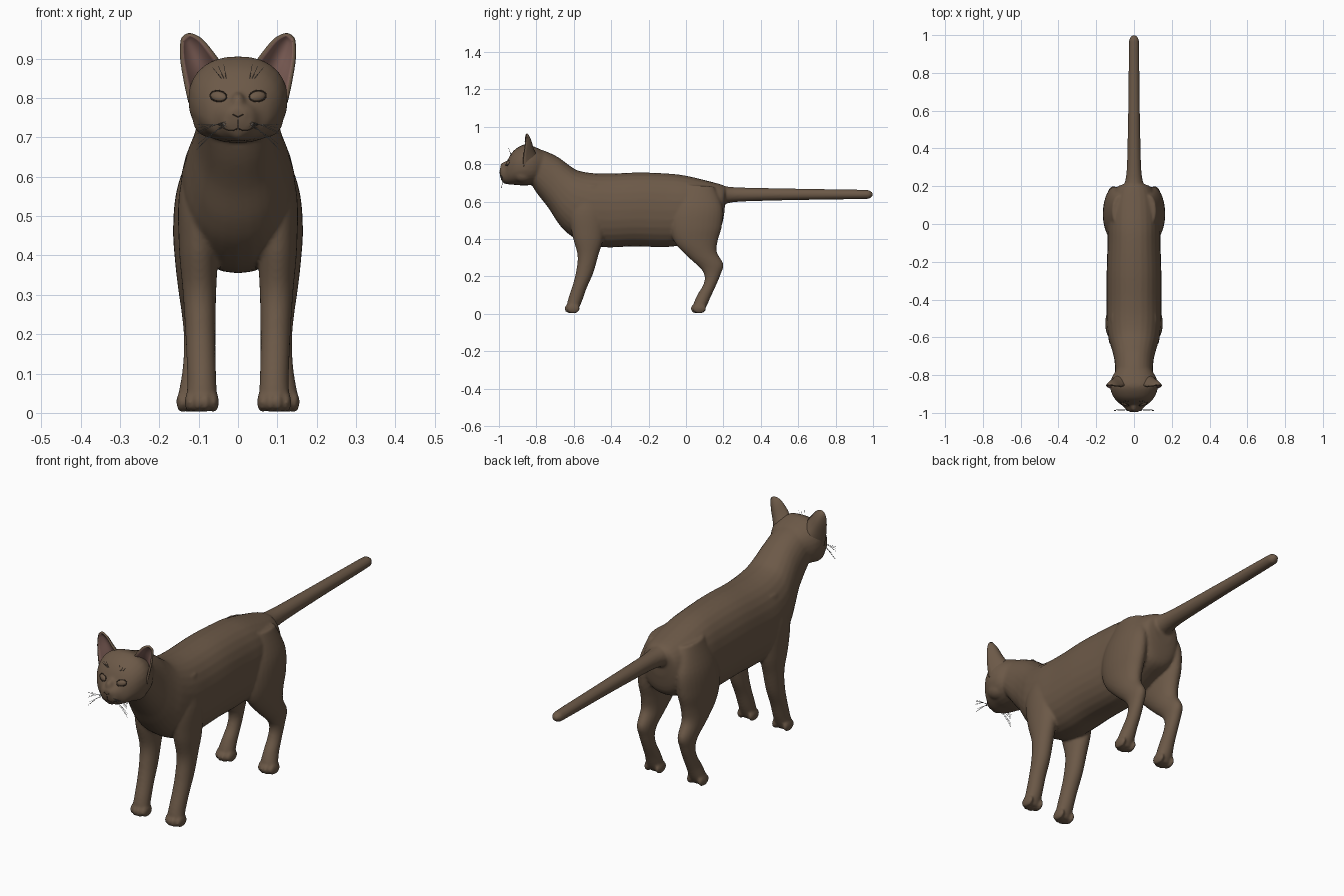
import bpy, bmesh, math
from mathutils import Vector, Matrix

old = bpy.data.objects.get("Cube")
if old:
    bpy.data.objects.remove(old, do_unlink=True)


def material(name, rgb):
    m = bpy.data.materials.new(name)
    m.use_nodes = True
    m.diffuse_color = (*rgb, 1)
    bsdf = m.node_tree.nodes["Principled BSDF"]
    bsdf.inputs["Base Color"].default_value = (*rgb, 1)
    bsdf.inputs["Roughness"].default_value = 0.8
    return m


FUR = material("brown fur", (0.15, 0.1, 0.064))
PINK = material("ear pink", (0.23, 0.125, 0.105))
DARK = material("dark brown line", (0.035, 0.024, 0.017))
GREY = material("whisker grey", (0.2, 0.2, 0.2))


def add_object(name, data, *mats):
    ob = bpy.data.objects.new(name, data)
    bpy.context.collection.objects.link(ob)
    for m in mats:
        data.materials.append(m)
    return ob


def mesh_object(name, bm, *mats):
    me = bpy.data.meshes.new(name)
    bmesh.ops.recalc_face_normals(bm, faces=bm.faces)
    bm.to_mesh(me)
    bm.free()
    for p in me.polygons:
        p.use_smooth = True
    return add_object(name, me, *mats)


def spline(rows, steps):
    """Catmull-Rom interpolation through rows of numbers."""
    out = []
    for i in range(len(rows) - 1):
        a, b, c, d = (rows[min(max(j, 0), len(rows) - 1)] for j in range(i - 1, i + 3))
        for k in range(steps):
            t = k / steps
            out.append([0.5 * (2 * q + (r - p) * t + (2 * p - 5 * q + 4 * r - s) * t * t
                               + (3 * q - p - 3 * r + s) * t ** 3)
                        for p, q, r, s in zip(a, b, c, d)])
    return out + [list(rows[-1])]


def loft(bm, rings, side=1, power=2.0, sides=28, steps=5):
    """Rings: y, z of one edge, y, z of the opposite edge, half width, centre x."""
    loops = []
    for ya, za, yb, zb, w, x in spline(rings, steps):
        mid, half = Vector((0, ya + yb, za + zb)) / 2, Vector((0, ya - yb, za - zb)) / 2
        loop = []
        for i in range(sides):
            a = math.tau * i / sides
            c, s = (math.copysign(abs(f) ** (2 / power), f) for f in (math.cos(a), math.sin(a)))
            loop.append(bm.verts.new(mid + half * c + Vector((side * (x + w * s), 0, 0))))
        loops.append(loop)
    for p, q in zip(loops, loops[1:]):
        for i in range(sides):
            j = (i + 1) % sides
            bm.faces.new((p[i], p[j], q[j], q[i]))
    bm.faces.new(loops[0])
    bm.faces.new(loops[-1])


def ball(bm, centre, size, turn=Matrix()):
    m = Matrix.Translation(centre) @ turn @ Matrix.Diagonal((*size, 1))
    bmesh.ops.create_uvsphere(bm, u_segments=20, v_segments=12, radius=1, matrix=m)


def centred(rows):
    return [(*r, 0) for r in rows]


# Torso and neck, rump to throat
TORSO = centred([
    (.215, .67, .205, .54, .05), (.2, .687, .18, .45, .095), (.13, .707, .1, .41, .125),
    (0, .738, 0, .375, .138), (-.1, .75, -.1, .357, .14), (-.25, .755, -.28, .36, .145),
    (-.4, .75, -.42, .355, .145), (-.5, .752, -.53, .37, .146), (-.58, .767, -.62, .42, .136),
    (-.63, .798, -.68, .48, .12), (-.68, .835, -.735, .565, .106), (-.74, .865, -.79, .635, .1),
    (-.8, .885, -.82, .68, .1)])
# Skull to muzzle
HEAD = centred([
    (-.75, .865, -.77, .71, .085), (-.81, .893, -.82, .69, .118), (-.86, .906, -.87, .686, .126),
    (-.91, .882, -.91, .689, .112), (-.94, .848, -.945, .691, .087), (-.965, .8, -.965, .697, .057),
    (-.985, .785, -.983, .71, .04), (-.997, .772, -.993, .735, .02)])
TAIL = centred([
    (.12, .7, .12, .57, .06), (.21, .682, .21, .588, .05), (.3, .675, .3, .6, .038),
    (.6, .669, .6, .608, .031), (.94, .663, .94, .613, .027), (.98, .659, .98, .617, .023),
    (1, .646, 1, .63, .01)])
FRONT_LEG = [
    (-.56, .69, -.45, .69, .035, .085), (-.62, .56, -.43, .55, .05, .1),
    (-.61, .43, -.44, .41, .05, .1), (-.58, .315, -.468, .315, .043, .098),
    (-.587, .23, -.495, .22, .039, .096), (-.605, .155, -.53, .14, .037, .094),
    (-.628, .085, -.553, .075, .037, .092), (-.636, .045, -.57, .035, .038, .092),
    (-.625, .012, -.585, .008, .03, .092)]
HIND_LEG = [
    (-.01, .69, .15, .68, .035, .08), (-.07, .57, .195, .57, .057, .098),
    (-.085, .47, .192, .47, .061, .104), (-.06, .38, .17, .39, .054, .106),
    (.015, .3, .165, .33, .044, .108), (.08, .24, .2, .265, .035, .108),
    (.1, .195, .185, .21, .03, .108), (.09, .15, .16, .15, .03, .108),
    (.06, .1, .132, .09, .033, .11), (.04, .05, .11, .04, .038, .113),
    (.045, .012, .09, .008, .03, .113)]

bm = bmesh.new()
loft(bm, TORSO, power=2.25)
loft(bm, HEAD, power=2.25)
loft(bm, TAIL)
for side in (1, -1):
    loft(bm, FRONT_LEG, side)
    loft(bm, HIND_LEG, side)
    # Toes
    for x, y in ((.092, -.615), (.113, .06)):
        for i, step in enumerate((-1.5, -.5, .5, 1.5)):
            back = .012 if i in (0, 3) else 0
            ball(bm, (side * (x + step * .02), y + back, .028), (.0135, .036, .027))
    # Whisker pads and cheeks
    ball(bm, (side * .022, -.968, .738), (.026, .024, .02))
    ball(bm, (side * .07, -.87, .745), (.045, .055, .045))
# Nose bridge and chin
ball(bm, (0, -.962, .785), (.02, .032, .03))
ball(bm, (0, -.962, .708), (.022, .02, .014))
body = mesh_object("body", bm, FUR)
fuse = body.modifiers.new("fuse", "REMESH")
fuse.mode, fuse.voxel_size, fuse.use_smooth_shade = "VOXEL", .0065, True
soft = body.modifiers.new("soften", "SMOOTH")
soft.factor, soft.iterations = .5, 5

bpy.context.view_layer.update()
skin = body.evaluated_get(bpy.context.evaluated_depsgraph_get())


def on_face(x, z):
    """Point and normal on the front of the head."""
    hit, point, normal, _ = skin.ray_cast(Vector((x, -2, z)), Vector((0, 1, 0)))
    return (point, normal) if hit else (Vector((x, -.95, z)), Vector((0, -1, 0)))


def line(name, paths, radius, mat):
    cu = bpy.data.curves.new(name, "CURVE")
    cu.dimensions, cu.bevel_depth, cu.bevel_resolution = "3D", radius, 1
    for pts in paths:
        sp = cu.splines.new("POLY")
        sp.points.add(len(pts) - 1)
        sp.points.foreach_set("co", [v for p in pts for v in (*p, 1)])
        sp.use_cyclic_u = (Vector(pts[0]) - Vector(pts[-1])).length < 1e-6
    return add_object(name, cu, mat)


for side, word in ((1, "left"), (-1, "right")):
    # Ear: a cupped sheet, pink in front and fur behind
    inner = spline([(.045, -.855, .88), (.068, -.862, .912), (.097, -.86, .946), (.124, -.856, .96)], 4)
    outer = spline([(.118, -.872, .79), (.129, -.87, .84), (.139, -.862, .9), (.139, -.856, .95)], 4)
    bm = bmesh.new()
    n, rows = 12, []
    for k, (a, b) in enumerate(zip(inner, outer)):
        depth = .06 * (1 - k / (len(inner) - 1)) ** .8
        row = []
        for i in range(n + 1):
            t = i / n
            p = Vector(a).lerp(Vector(b), t)
            p.y += depth * 4 * t * (1 - t)
            row.append(bm.verts.new((side * p.x, p.y, p.z)))
        rows.append(row)
    for p, q in zip(rows, rows[1:]):
        for i in range(n):
            bm.faces.new((p[i], p[i + 1], q[i + 1], q[i]))
    ear = mesh_object(word + "_ear", bm, PINK, FUR)
    if sum(f.normal.y * f.area for f in ear.data.polygons) > 0:
        ear.data.flip_normals()
    shell = ear.modifiers.new("thickness", "SOLIDIFY")
    shell.thickness, shell.offset = .009, -1
    shell.material_offset = shell.material_offset_rim = 1

    # Eye with a thin dark rim
    point, normal = on_face(side * .05, .805)
    turn = normal.to_track_quat("Z", "Y").to_matrix().to_4x4() @ Matrix.Rotation(side * .2, 4, "Z")
    bm = bmesh.new()
    ball(bm, point - normal * .003, (.022, .0135, .009), turn)
    mesh_object(word + "_eye", bm, FUR)
    rim = []
    for i in range(33):
        a = math.tau * (i % 32) / 32
        v = point + turn.to_3x3() @ Vector((.023 * math.cos(a), .0145 * math.sin(a), 0))
        rim.append(on_face(v.x, v.z)[0])
    line(word + "_eye_rim", [rim], .0016, DARK)

    # Whiskers on the muzzle and brow
    hairs = []
    for i in range(7):
        root, _ = on_face(side * (.03 + .003 * (i % 3)), .728 + .004 * (i % 4))
        reach, drop = .075 - .006 * (i % 3), .018 - .012 * i
        hairs.append([root + Vector((side * reach * t, .012 * t - .012 * t * t, drop * t - .014 * t * t))
                      for t in (0, .25, .5, .75, 1)])
    for i in range(3):
        root, _ = on_face(side * (.03 + .006 * i), .85)
        hairs.append([root, root + Vector((side * (.006 + .008 * i), -.012, .035 - .004 * i))])
    line(word + "_whiskers", hairs, .0006, GREY)

# Mouth and nostril lines
xs = [i * .004 - .036 for i in range(19)]
mouth = [on_face(x, .719 + .006 * math.sin(min(abs(x) / .036, 1) * math.pi) * -1 + .004)[0] for x in xs]
cleft = [on_face(0, z)[0] for z in (.722, .734, .746)]
nostrils = [on_face(x, .752 + abs(x) * .5)[0] for x in (-.014, -.007, 0, .007, .014)]
line("mouth_lines", [mouth, cleft, nostrils], .0014, DARK)
